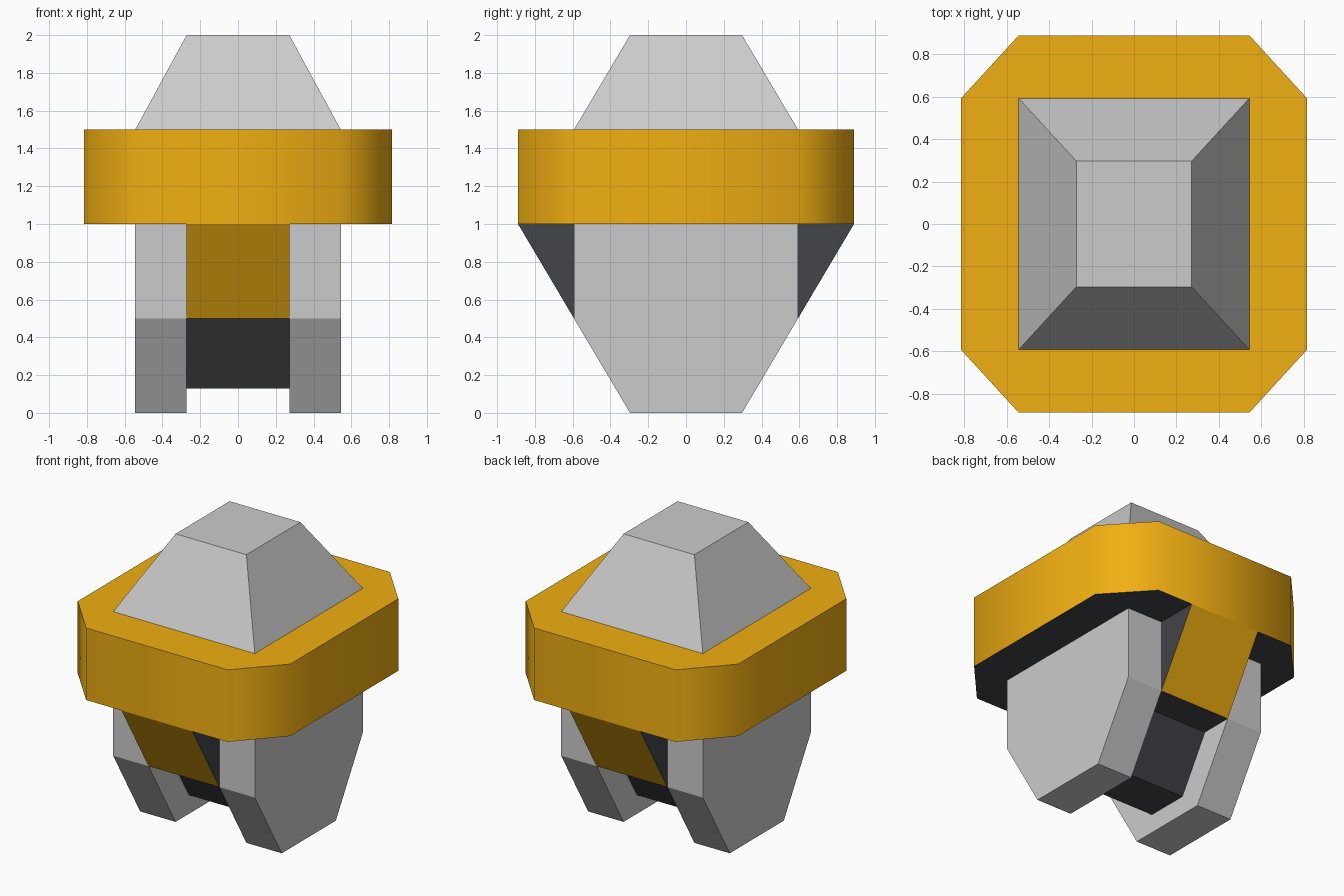
import bpy, bmesh, math
from mathutils import Vector

if "Cube" in bpy.data.objects:
    bpy.data.objects.remove(bpy.data.objects["Cube"])

U, V = 0.272, 0.2965   # module widths along x and y


def material(name, colour):
    m = bpy.data.materials.new(name)
    m.diffuse_color = colour
    m.use_nodes = True
    m.node_tree.nodes["Principled BSDF"].inputs["Base Color"].default_value = m.diffuse_color
    return m


orange = material("orange", (0.88, 0.43, 0.006, 1))
dark = material("dark", (0.055, 0.058, 0.066, 1))


def prism(name, profile, axis, lo, hi, mats=(), top_scale=1.0, pick=None):
    """Extrude a profile along x (points are y, z) or z (points are x, y)."""
    bm = bmesh.new()
    loops = []
    for t, s in ((lo, 1.0), (hi, top_scale)):
        loops.append([bm.verts.new((t, a * s, b * s) if axis == "x" else (a * s, b * s, t))
                      for a, b in profile])
    n = len(profile)
    bm.faces.new(loops[0])
    bm.faces.new(loops[1])
    for i in range(n):
        j = (i + 1) % n
        bm.faces.new((loops[0][i], loops[0][j], loops[1][j], loops[1][i]))
    bmesh.ops.recalc_face_normals(bm, faces=bm.faces)
    for f in bm.faces:
        f.material_index = pick(f.normal) if pick else 0
    mesh = bpy.data.meshes.new(name)
    bm.to_mesh(mesh)
    bm.free()
    for m in mats:
        mesh.materials.append(m)
    ob = bpy.data.objects.new(name, mesh)
    bpy.context.collection.objects.link(ob)
    return ob


def mirrored(half):
    """Complete a half profile across its first coordinate."""
    return half + [(-a, b) for a, b in reversed(half)]


# Tapered cap
prism("cap", mirrored([(2 * U, -2 * V), (2 * U, 2 * V)]), "z", 1.5, 2.0, top_scale=0.5)

# Chamfered collar: orange with a dark underside, rounded shading on its sides
collar = prism("collar",
               mirrored([(2 * U, -3 * V), (3 * U, -2 * V), (3 * U, 2 * V), (2 * U, 3 * V)]),
               "z", 1.0, 1.5, (orange, dark), pick=lambda n: int(n.z < -0.5))
bpy.context.view_layer.objects.active = collar
collar.select_set(True)
bpy.ops.object.shade_smooth_by_angle(angle=math.radians(60))

# Two side legs
leg_profile = mirrored([(V, 0), (2 * V, 0.5), (2 * V, 1.0)])
for side, name in ((1, "right_leg"), (-1, "left_leg")):
    lo, hi = sorted((side * U, side * 2 * U))
    prism(name, leg_profile, "x", lo, hi)

# Central bracket: orange sloped ends, dark sides and underside
prism("bracket", mirrored([(2 * V, 0.5), (3 * V, 1.0)]), "x", -U, U,
      (orange, dark), pick=lambda n: int(abs(n.y) < 0.5))

# Dark core set back between the legs
prism("core", mirrored([(0.15, 0.13), (0.37, 0.5)]), "x", -U, U, (dark,))
